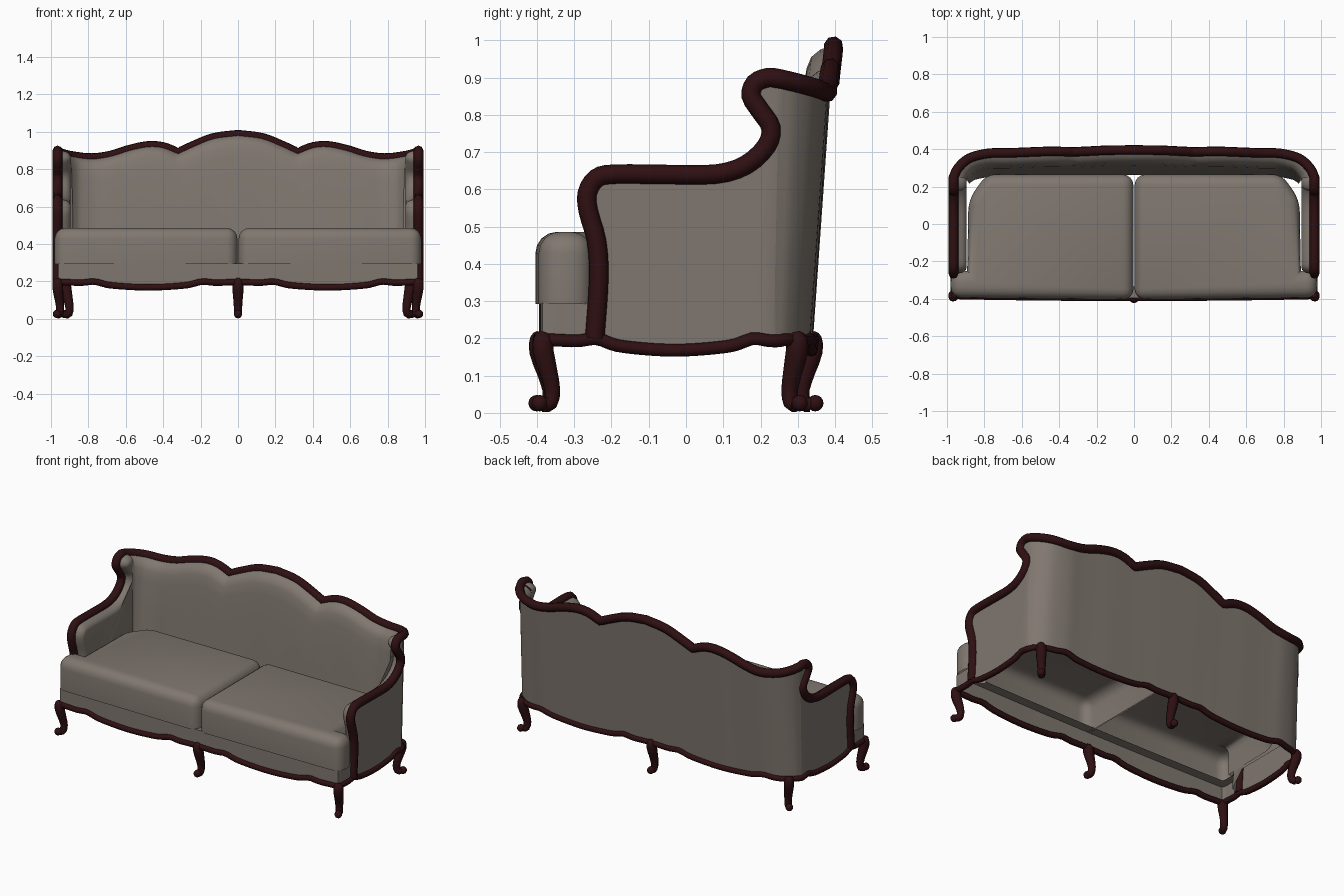
import bpy, bmesh, math
from mathutils import Vector

if "Cube" in bpy.data.objects:
    bpy.data.objects.remove(bpy.data.objects["Cube"], do_unlink=True)


def material(name, rgb):
    m = bpy.data.materials.new(name)
    m.use_nodes = True
    m.diffuse_color = (*rgb, 1)
    m.node_tree.nodes["Principled BSDF"].inputs["Base Color"].default_value = (*rgb, 1)
    return m


FABRIC = material("taupe fabric", (0.215, 0.185, 0.16))
WOOD = material("dark mahogany", (0.028, 0.005, 0.006))


def spline(keys, steps=4):
    """Smooth points through the keys."""
    k = [Vector(p) for p in keys]
    k = [2 * k[0] - k[1]] + k + [2 * k[-1] - k[-2]]
    out = []
    for a, b, c, d in zip(k, k[1:], k[2:], k[3:]):
        for i in range(steps):
            t = i / steps
            out.append(0.5 * (2 * b + (c - a) * t + (2 * a - 5 * b + 4 * c - d) * t**2
                              + (3 * b - a - 3 * c + d) * t**3))
    return out + [k[-2]]


def finish(ob, mat, angle=50):
    ob.data.materials.append(mat)
    bpy.ops.object.select_all(action="DESELECT")
    ob.select_set(True)
    bpy.context.view_layer.objects.active = ob
    if ob.type == "CURVE":
        bpy.ops.object.convert(target="MESH")
    bpy.ops.object.shade_smooth_by_angle(angle=math.radians(angle))
    return bpy.context.view_layer.objects.active


def tube(name, pts, radius, radii=None, closed=False):
    cu = bpy.data.curves.new(name, "CURVE")
    cu.dimensions = "3D"
    cu.bevel_depth = radius
    cu.bevel_resolution = 2
    cu.use_fill_caps = True
    s = cu.splines.new("POLY")
    s.points.add(len(pts) - 1)
    for i, p in enumerate(pts):
        s.points[i].co = (*p, 1)
        s.points[i].radius = radii[i] if radii else 1
    s.use_cyclic_u = closed
    ob = bpy.data.objects.new(name, cu)
    bpy.context.collection.objects.link(ob)
    return finish(ob, WOOD, 60)


def mesh(name, bm, angle=50):
    """Object from a half model, mirrored across the middle."""
    bmesh.ops.remove_doubles(bm, verts=bm.verts, dist=0.0005)
    bmesh.ops.recalc_face_normals(bm, faces=bm.faces)
    me = bpy.data.meshes.new(name)
    bm.to_mesh(me)
    bm.free()
    ob = bpy.data.objects.new(name, me)
    bpy.context.collection.objects.link(ob)
    finish(ob, FABRIC, angle)
    ob.modifiers.new("mirror", "MIRROR").merge_threshold = 0.002
    return ob


def loft(bm, rows):
    grid = [[bm.verts.new(p) for p in row] for row in rows]
    for a, b in zip(grid, grid[1:]):
        for i in range(len(a) - 1):
            bm.faces.new((a[i], a[i + 1], b[i + 1], b[i]))


def mirrored(pts):
    return pts + [Vector((-p.x, p.y, p.z)) for p in reversed(pts[:-1])]


def base_z(x, y):
    """Scalloped lower edge."""
    t = abs(x) / 0.96 if y > 0.26 or y < -0.37 else (y + 0.38) / 0.7
    u = min(abs(2 * t - 1), 1)
    return 0.168 + 0.028 * u * u * (3 - 2 * u) + 0.013 * math.exp(-((u - 0.6) / 0.1) ** 2)


# Top rail: arm and wing profile, then rounded corner and scalloped back
SIDE = 0.965
arm_keys = [(-.245, .2), (-.234, .36), (-.24, .46), (-.262, .54), (-.265, .59), (-.24, .63),
            (-.19, .641), (-.05, .64), (.08, .641), (.16, .665), (.215, .715), (.228, .765),
            (.2, .81), (.175, .85), (.185, .885), (.22, .9), (.25, .897)]
back_keys = [(SIDE, .25, .897), (.94, .3, .885), (.88, .352, .87), (.78, .378, .86),
             (.68, .38, .874), (.58, .384, .905), (.48, .388, .925), (.4, .388, .919),
             (.32, .386, .888)]
crest_keys = [(.32, .386, .888), (.24, .39, .925), (.13, .395, .968), (0, .396, .985)]
arm = spline([(SIDE, y, z) for y, z in arm_keys], 3)
back = spline(back_keys) + spline(crest_keys)[1:]
tube("top_rail", mirrored(arm + back[1:]), 0.026)


def foot_of(p):
    """Point below a rail point on the lower edge, following the back's lean."""
    lean = 0.07 * (p.z - 0.19) * min(max((p.y - 0.2) / 0.17, 0), 1)
    y = p.y - lean
    return Vector((p.x, y, base_z(p.x, y)))


# Outer upholstery: flat arm panels and leaning back
back_feet = [foot_of(p) for p in back]
side_feet = [Vector((SIDE, y, base_z(SIDE, y)))
             for y in [-0.245 + i * (back_feet[0].y + 0.245) / 24 for i in range(25)]]
bm = bmesh.new()
bm.faces.new([bm.verts.new(p) for p in arm + side_feet[:0:-1]])
loft(bm, [[p.lerp(q, t) for p, q in zip(back, back_feet)] for t in (0, 0.25, 0.5, 0.75, 1)])
mesh("outer_upholstery", bm)

# Inner padding: puffed arm panels and back
def arm_inset(d, dx):
    out = []
    for i, p in enumerate(arm):
        t = (arm[min(i + 1, len(arm) - 1)] - arm[max(i - 1, 0)]).normalized()
        out.append(Vector((p.x - dx, p.y + t.z * d, p.z - t.y * d)))
    return out


bm = bmesh.new()
rings = [arm_inset(0, 0.012), arm_inset(0.006, 0.045), arm_inset(0.018, 0.064), arm_inset(0.034, 0.07)]
loft(bm, rings)
inner = rings[-1]
bm.faces.new([bm.verts.new(p) for p in inner + [Vector((inner[-1].x, inner[-1].y, 0.28)),
                                                Vector((inner[0].x, inner[0].y, 0.28))]])
rows = []
for inset, drop in ((0.008, 0), (0.035, 0.01), (0.058, 0.03), (0.068, 0.06), (0.074, 0.12), (0.08, 0.3), (0.085, 1)):
    row = []
    for i, p in enumerate(back):
        t = back[min(i + 1, len(back) - 1)] - back[max(i - 1, 0)]
        n = Vector((t.y, -t.x, 0)).normalized()
        if n.y > 0 or (n.y == 0 and n.x > 0):
            n = -n
        if i == 0:
            n = Vector((-1, 0, 0))
        if i == len(back) - 1:
            n = Vector((0, -1, 0))
        z = max(p.z - drop, 0.28)
        q = p.lerp(foot_of(p), (p.z - z) / (p.z - 0.19))
        row.append(Vector((q.x, q.y, z)) + n * inset)
    rows.append(row)
loft(bm, rows)
mesh("inner_padding", bm, 60)

# Lower rail all round the scalloped edge
front_plan = [(0.96 * i / 32, -0.395 + 0.01 * (i / 32) ** 2) for i in range(33)]
front_feet = [Vector((x, y, base_z(x, y))) for x, y in front_plan]
corner = [Vector((SIDE, -0.37 + 0.125 * i / 6, base_z(SIDE, -0.369 + 0.125 * i / 6))) for i in range(6)]
half = front_feet + corner + side_feet + back_feet[1:]
tube("lower_rail", half + [Vector((-p.x, p.y, p.z)) for p in reversed(half[1:-1])], 0.017, closed=True)

# Front apron below the seat
edge = front_feet + corner + side_feet[:1]
bm = bmesh.new()
loft(bm, [edge, [Vector((p.x, p.y, 0.295)) for p in edge],
          [Vector((p.x * 0.95, p.y + 0.06, 0.295)) for p in edge]])
mesh("front_apron", bm, 35)

# Seat cushions, wider in front of the arms
bm = bmesh.new()
outline = [(.003, .265), (.003, -.405), (.98, -.395), (.98, -.25), (.892, -.25), (.885, .13), (.79, .265)]
base = bm.faces.new([bm.verts.new((x, y, 0.292)) for x, y in outline])
top = bmesh.ops.extrude_face_region(bm, geom=[base])["geom"]
for v in top:
    if isinstance(v, bmesh.types.BMVert):
        v.co.z = 0.486
bmesh.ops.delete(bm, geom=[f for f in bm.faces if all(v.co.z < 0.3 for v in f.verts)], context="FACES_ONLY")


def rounded(e):
    a, b = (v.co for v in e.verts)
    if a.z > 0.4 and b.z > 0.4:
        return True
    return abs(a.z - b.z) > 0.1 and not (abs(a.x - 0.892) < 0.002)


bmesh.ops.bevel(bm, geom=[e for e in bm.edges if rounded(e)], offset=0.058, segments=4,
                profile=0.5, affect="EDGES", clamp_overlap=False)
mesh("seat_cushions", bm, 60)

# Curved legs with scrolled toes
def leg(name, x, y, dx, dy):
    d = Vector((dx, dy, 0)).normalized()
    keys = [(0, .215), (.004, .2), (.004, .165), (-.012, .11), (-.024, .06), (-.018, .028), (.002, .022)]
    pts = [Vector((x, y, z)) + d * o for o, z in spline([(o, z, 0) for o, z in keys], 2) and
           [(p.x, p.y) for p in spline([(o, z, 0) for o, z in keys], 2)]]
    sizes = [.5, .8, 1, 1.1, 1.1, 1.05, .95, .88, .82, .8, .8, .8, .75]
    tube(name, pts, 0.027, sizes)
    bpy.ops.mesh.primitive_uv_sphere_add(segments=12, ring_count=8, radius=0.022,
                                         location=Vector((x, y, 0.026)) + d * 0.014)
    toe = bpy.context.object
    toe.name = name + "_toe"
    finish(toe, WOOD, 60)


for side, s in (("left", 1), ("right", -1)):
    leg("front_leg_" + side, s * 0.962, -0.38, s * 0.5, -1)
    leg("back_leg_" + side, s * 0.918, 0.295, s * 0.7, 0.7)
leg("front_leg_middle", 0, -0.387, 0, -1)
leg("back_leg_middle", 0, 0.333, 0, 1)
